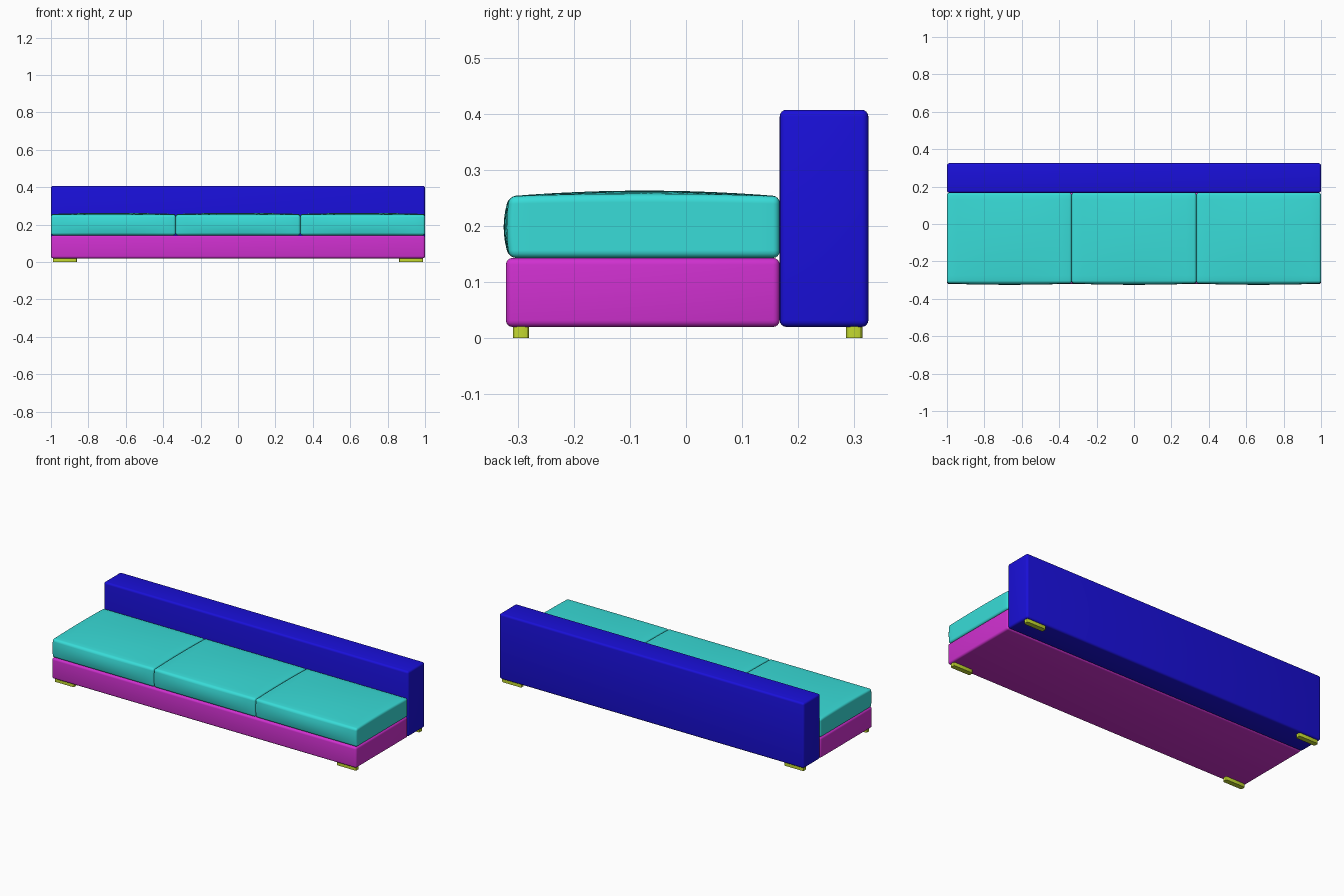
import bpy, bmesh
from mathutils import Vector

if "Cube" in bpy.data.objects:
    bpy.data.objects.remove(bpy.data.objects["Cube"])


def material(name, color):
    m = bpy.data.materials.new(name)
    m.diffuse_color = (*color, 1)
    m.use_nodes = True
    m.node_tree.nodes["Principled BSDF"].inputs["Base Color"].default_value = m.diffuse_color
    return m


BLUE = material("back_blue", (0.01, 0.005, 0.70))
PINK = material("base_magenta", (0.63, 0.03, 0.63))
TEAL = material("cushion_turquoise", (0.04, 0.72, 0.69))
LIME = material("leg_lime", (0.55, 0.70, 0.03))


def rounded_box(name, lo, hi, mat, radius, segments=4, vertical_only=False, shape=None):
    """Box between two corners with rounded edges and an optional shaping step."""
    lo, hi = Vector(lo), Vector(hi)
    mid, size = (lo + hi) / 2, hi - lo
    bm = bmesh.new()
    bmesh.ops.create_cube(bm, size=1)
    for v in bm.verts:
        v.co = v.co * size
    edges = [e for e in bm.edges if not vertical_only
             or abs(e.verts[0].co.z - e.verts[1].co.z) > 1e-6]
    bmesh.ops.bevel(bm, geom=edges, offset=radius, segments=segments,
                    profile=0.5, affect='EDGES')
    if shape:
        shape(bm, size)
    mesh = bpy.data.meshes.new(name)
    bm.to_mesh(mesh)
    bm.free()
    obj = bpy.data.objects.new(name, mesh)
    obj.location = mid
    mesh.materials.append(mat)
    bpy.context.collection.objects.link(obj)
    bpy.ops.object.select_all(action='DESELECT')
    obj.select_set(True)
    bpy.context.view_layer.objects.active = obj
    bpy.ops.object.shade_smooth_by_angle()
    return obj


def puff(bm, size):
    """Crown the top and swell the front of a cushion."""
    for axis, cuts in ((0, 12), (1, 12), (2, 8)):
        normal = Vector((0, 0, 0))
        normal[axis] = 1
        for i in range(1, cuts):
            point = normal * size[axis] * (i / cuts - 0.5)
            bmesh.ops.bisect_plane(bm, geom=bm.verts[:] + bm.edges[:] + bm.faces[:],
                                   plane_co=point, plane_no=normal)
    for vert in bm.verts:
        u, v, w = (2 * vert.co[i] / size[i] for i in range(3))
        vert.co.z += 0.010 * max(0, w) * (1 - v * v) * (0.4 + 0.6 * (1 - u * u))
        vert.co.y -= 0.010 * max(0, -v) * (1 - w * w) * (0.4 + 0.6 * (1 - u * u))


# Upholstered base and backrest
rounded_box("base", (-1, -0.321, 0.02), (1, 0.167, 0.143), PINK, 0.012)
rounded_box("backrest", (-1, 0.167, 0.02), (1, 0.325, 0.407), BLUE, 0.012)

# Three seat cushions
W = 2 / 3
for i in range(3):
    x = -1 + i * W
    rounded_box(f"seat_cushion_{i + 1}", (x, -0.315, 0.143), (x + W, 0.167, 0.253),
                TEAL, 0.012, shape=puff)

# Low feet at the corners
for sx, side in ((-1, "left"), (1, "right")):
    for y, end in ((-0.294, "front"), (0.300, "back")):
        rounded_box(f"{end}_{side}_leg", (sx * 0.926 - 0.064, y - 0.0145, 0),
                    (sx * 0.926 + 0.064, y + 0.0145, 0.022), LIME, 0.008, 3, True)
